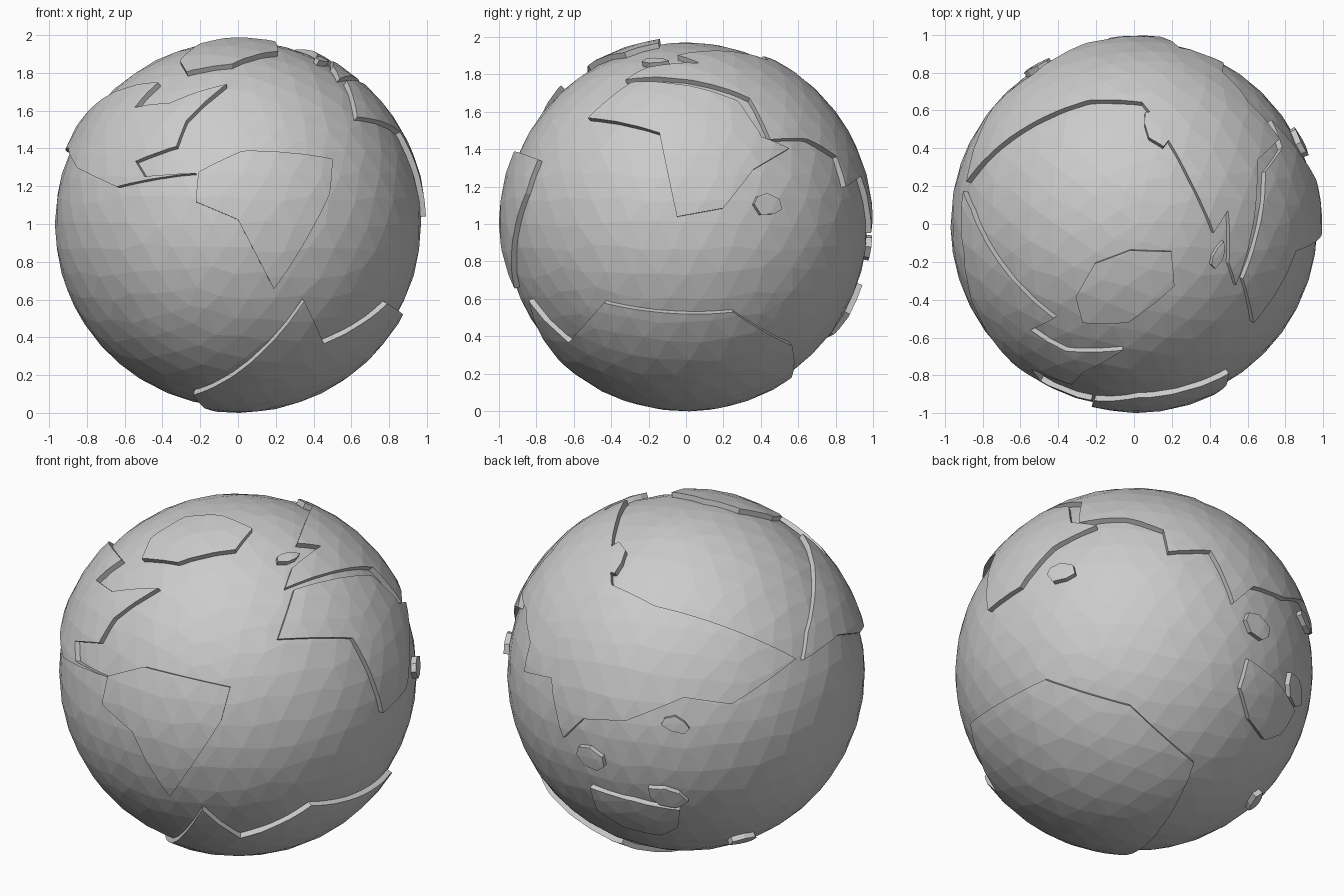
import bpy, bmesh, math, random
from mathutils import Vector

if "Cube" in bpy.data.objects:
    bpy.data.objects.remove(bpy.data.objects["Cube"])

random.seed(4)
OCEAN_R, LAND_R = 0.97, 1.0

# Tilted globe axes: pole, prime direction (longitude 22) and east
POLE = Vector((-0.36, 0.17, 0.917)).normalized()
PRIME = Vector((0.934, 0.059, 0.35))
PRIME = (PRIME - PRIME.dot(POLE) * POLE).normalized()
EAST = POLE.cross(PRIME)

# Main coast corners as (longitude, latitude)
COASTS = {
    "south_land": [(-77, 9), (-62, 11), (-35, -6), (-40, -21), (-68, -54), (-71, -19),
                   (-81, -4)],
    "north_land": [(-166, 64), (-156, 71), (-82, 69), (-94, 60), (-79, 53), (-56, 51),
                   (-75, 38), (-81, 26), (-96, 28), (-94, 18), (-78, 9), (-105, 20),
                   (-124, 42), (-140, 60)],
    "middle_land": [(-6, 35), (32, 31), (41, 13), (51, 12), (40, -5), (33, -27),
                    (19, -35), (9, 4), (-17, 12)],
    "polar_land": [(-58, -63), (-50, -78), (-10, -71), (50, -67), (90, -66), (130, -66),
                   (168, -78), (-140, -75)],
    "west_land": [(-9, 37), (26, 38), (36, 35), (44, 13), (58, 22), (72, 21), (77, 8),
                  (77, 72), (28, 71), (6, 60), (16, 55), (-3, 47)],
    "east_land": [(77, 8), (89, 22), (103, 1), (107, 18), (121, 30), (138, 52),
                  (157, 52), (190, 66), (105, 77), (77, 72)],
}

# Islands as (longitude, latitude, size in degrees)
ISLANDS = [(-42, 72, 9), (134, -25, 15), (174, -41, 4), (47, -19, 5), (114, 0, 6),
           (141, -5, 6), (-2, 54, 3), (138, 37, 4), (60, 74, 3)]


def direction(lon, lat):
    """Unit direction on the tilted globe, with stylised latitudes."""
    t = lat / 90
    lat = math.radians(90 * (0.65 * t + 0.35 * t ** 9) + 4 * (1 - t * t))
    lon = math.radians(lon - 22)
    flat = math.cos(lon) * PRIME + math.sin(lon) * EAST
    return math.cos(lat) * flat + math.sin(lat) * POLE


def island_outline(lon, lat, size, sides=7):
    """Uneven ring of corners around an island centre."""
    ring = []
    for i in range(sides):
        a = -math.tau * i / sides
        r = size * random.uniform(0.8, 1.2)
        ring.append((lon + r * math.cos(a) / math.cos(math.radians(lat)),
                     lat + r * math.sin(a)))
    return ring


def new_object(name, bm):
    mesh = bpy.data.meshes.new(name)
    bm.to_mesh(mesh)
    bm.free()
    obj = bpy.data.objects.new(name, mesh)
    bpy.context.collection.objects.link(obj)
    return obj


def faceted_ball(name, radius):
    """Low-poly ball with slightly uneven facets."""
    bm = bmesh.new()
    bmesh.ops.create_icosphere(bm, subdivisions=4, radius=1.0)
    for v in bm.verts:
        shift = Vector([random.uniform(-0.022, 0.022) for _ in range(3)])
        v.co = (v.co + shift).normalized() * radius
    return new_object(name, bm)


def coast_wedge(name, outline):
    """Radial wedge whose walls follow the coast, closed by two flat caps."""
    pts = [direction(*p) for p in outline]
    axis = sum(pts, Vector()).normalized()
    bm = bmesh.new()
    low, high = [[bm.verts.new(p * (d / p.dot(axis))) for p in pts] for d in (0.3, 1.1)]
    bm.faces.new(low[::-1])
    bm.faces.new(high)
    for i in range(len(pts)):
        j = (i + 1) % len(pts)
        bm.faces.new((low[i], low[j], high[j], high[i]))
    bmesh.ops.recalc_face_normals(bm, faces=bm.faces[:])
    return new_object(name, bm)


def combine(target, other, operation):
    mod = target.modifiers.new(operation.lower(), 'BOOLEAN')
    mod.operation = operation
    mod.solver = 'EXACT'
    mod.object = other
    bpy.context.view_layer.objects.active = target
    bpy.ops.object.modifier_apply(modifier=mod.name)


# Ocean ball and the slightly larger ball that gives the land its top
globe = faceted_ball("globe", OCEAN_R)
land_ball = faceted_ball("land_ball", LAND_R)

# Raise each land mass and island and weld it onto the ocean
outlines = list(COASTS.items())
outlines += [("island", island_outline(*i)) for i in ISLANDS]
for name, outline in outlines:
    land = coast_wedge(name, outline)
    combine(land, land_ball, 'INTERSECT')
    combine(globe, land, 'UNION')
    bpy.data.objects.remove(land)
bpy.data.objects.remove(land_ball)

# Stand the globe on the floor with plain flat facets
lowest = min(v.co.z for v in globe.data.vertices)
for v in globe.data.vertices:
    v.co.z -= lowest

# One plain grey
grey = bpy.data.materials.new("light_grey")
grey.diffuse_color = (0.6, 0.6, 0.6, 1)
grey.use_nodes = True
grey.node_tree.nodes["Principled BSDF"].inputs["Base Color"].default_value = grey.diffuse_color
globe.data.materials.clear()
globe.data.materials.append(grey)
for p in globe.data.polygons:
    p.use_smooth = False
    p.material_index = 0
